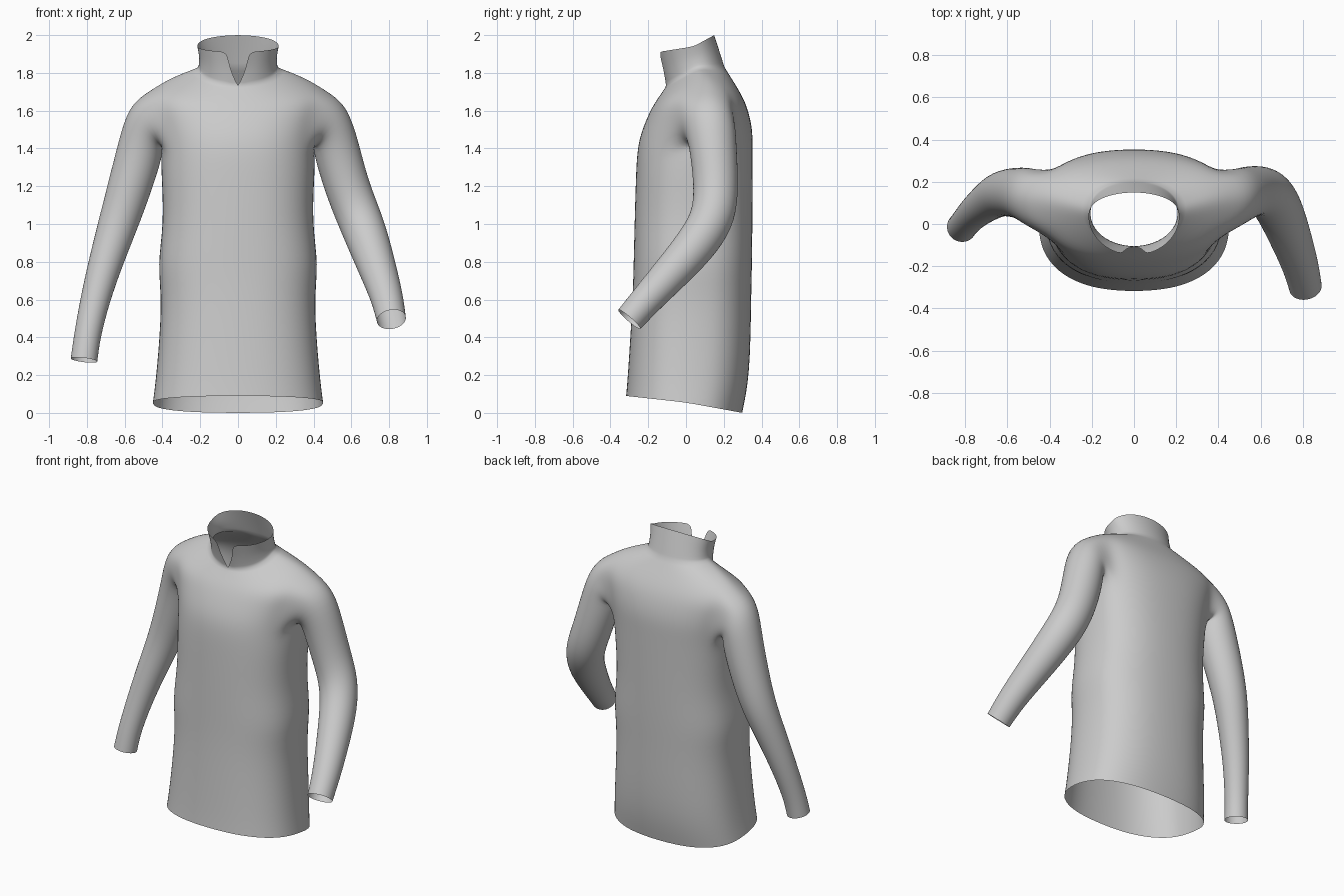
import bpy, bmesh, math
from mathutils import Vector

if "Cube" in bpy.data.objects:
    bpy.data.objects.remove(bpy.data.objects["Cube"])

N = 24            # segments around the torso
SIDE, FRONT = 0, 18
ARM_BOT, ARM_TOP, NECK = 6, 9, 11   # ring indices

# Torso and collar rings: z front, z side, z back, half width, y front, y side, y back, roundness
RINGS = [
    (.09, .055, .0, .455, -.32, .0, .30, .85),
    (.20, .20, .20, .435, -.31, .0, .342, .85),
    (.60, .60, .60, .403, -.285, .02, .347, .85),
    (.78, .78, .78, .432, -.28, .02, .352, .85),
    (1.0, 1.0, 1.0, .395, -.275, .03, .354, .85),
    (1.25, 1.25, 1.25, .408, -.268, .05, .355, .85),
    (1.38, 1.38, 1.38, .412, -.262, .08, .355, .85),
    (1.47, 1.47, 1.48, .425, -.245, .10, .355, .85),
    (1.56, 1.58, 1.57, .45, -.21, .11, .34, .85),
    (1.63, 1.71, 1.66, .475, -.175, .12, .31, .85),
    (1.68, 1.78, 1.75, .36, -.14, .10, .255, .9),
    (1.73, 1.83, 1.83, .212, -.105, .06, .205, 1),
    (1.82, 1.88, 1.91, .205, -.125, .05, .18, 1),
    (1.91, 1.94, 2.0, .218, -.15, .04, .15, 1),
]

# Sleeve paths: centre x, y, z and radius
LEFT_SLEEVE = [
    (.49, .125, 1.525, .14), (.52, .145, 1.40, .127), (.575, .16, 1.20, .122),
    (.635, .15, 1.05, .122), (.685, .08, .92, .117), (.74, -.06, .76, .103),
    (.79, -.2, .61, .088), (.812, -.30, .495, .08)]
RIGHT_SLEEVE = [
    (-.49, .125, 1.525, .14), (-.515, .145, 1.40, .127), (-.572, .15, 1.20, .12),
    (-.635, .145, 1.0, .108), (-.70, .10, .80, .093), (-.757, .055, .60, .08),
    (-.80, .005, .40, .072), (-.815, -.015, .28, .073)]


def spow(v, p):
    return math.copysign(abs(v) ** p, v)


def ring_point(ring, j):
    zf, zs, zb, hw, yf, ys, yb, p = ring
    a = 2 * math.pi * j / N
    c, s = math.cos(a), math.sin(a)
    x = hw * spow(c, p) if abs(c) > 1e-6 else 0
    k = abs(s) ** (p if s < 0 else p - .12)
    ye, ze = (yf, zf) if s < 0 else (yb, zb)
    return Vector((x, ys + (ye - ys) * k, zs + (ze - zs) * k))


bm = bmesh.new()
grid = [[bm.verts.new(ring_point(r, j)) for j in range(N)] for r in RINGS]

# Notch edges in the collar front
for i, hx in ((NECK + 1, .045), (NECK + 2, .055)):
    grid[i][FRONT - 1].co.x = -hx
    grid[i][FRONT + 1].co.x = hx

# Torso and collar faces, leaving armholes and the collar notch open
for i in range(len(RINGS) - 1):
    for j in range(N):
        k = (j + 1) % N
        armhole = ARM_BOT <= i < ARM_TOP and any(
            j % N in [(s + d) % N for d in (-2, -1, 0, 1)] for s in (SIDE, N // 2))
        notch = j in (FRONT - 1, FRONT)
        if armhole or (notch and i > NECK):
            continue
        quad = [grid[i][j], grid[i][k], grid[i + 1][k], grid[i + 1][j]]
        if notch and i == NECK:
            quad.remove(grid[i + 1][FRONT])
        bm.faces.new(quad)


# Sleeve grown out of the armhole edge
def sleeve(path, s):
    def v(i, k):
        return grid[i][(k if s > 0 else N // 2 - k) % N]
    loop = [v(ARM_TOP, k) for k in (0, 1)]
    loop += [v(i, 2) for i in range(ARM_TOP, ARM_BOT, -1)]
    loop += [v(ARM_BOT, k) for k in (2, 1, 0, -1)]
    loop += [v(i, -2) for i in range(ARM_BOT, ARM_TOP)]
    loop += [v(ARM_TOP, k) for k in (-2, -1)]
    n = len(loop)
    pts = [Vector(p[:3]) for p in path]
    for i, (c, p) in enumerate(zip(pts, path)):
        t = pts[min(i + 1, len(pts) - 1)] - pts[max(i - 1, 0)]
        if i == 0:
            t = Vector((.75 * s, 0, -.65))
        t.normalize()
        u = Vector((0, 1, 0))
        u = (u - t * u.dot(t)).normalized()
        w = t.cross(u) * s
        new = [bm.verts.new(c + p[3] * (u * math.sin(2 * math.pi * m / n)
                                        + w * math.cos(2 * math.pi * m / n))) for m in range(n)]
        for m in range(n):
            q = [loop[m], loop[(m + 1) % n], new[(m + 1) % n], new[m]]
            bm.faces.new(q[::-1] if s > 0 else q)
        loop = new


sleeve(LEFT_SLEEVE, 1)
sleeve(RIGHT_SLEEVE, -1)
bmesh.ops.delete(bm, geom=[v for v in bm.verts if not v.link_faces], context='VERTS')

# Crease where the collar meets the shoulders
crease = bm.edges.layers.float.new("crease_edge")
for j in range(N):
    e = bm.edges.get((grid[NECK][j], grid[NECK][(j + 1) % N]))
    if e:
        e[crease] = .7

for f in bm.faces:
    f.smooth = True
mesh = bpy.data.meshes.new("shirt")
bm.to_mesh(mesh)
bm.free()
shirt = bpy.data.objects.new("shirt", mesh)
bpy.context.collection.objects.link(shirt)
sub = shirt.modifiers.new("smooth_cloth", 'SUBSURF')
sub.levels = sub.render_levels = 2
